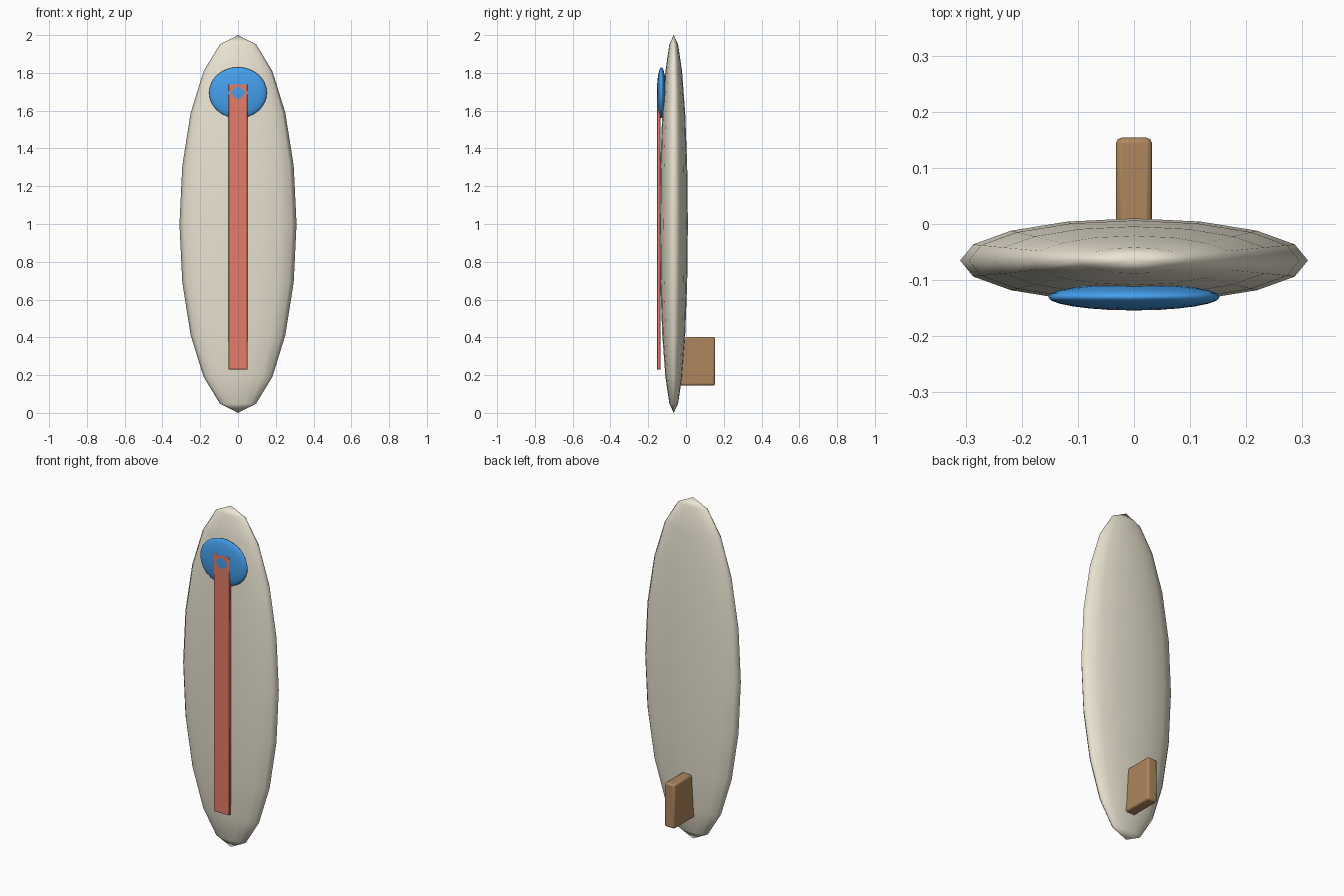
import bpy
import math

if "Cube" in bpy.data.objects:
    bpy.data.objects.remove(bpy.data.objects["Cube"])


def colour(obj, name, rgb):
    mat = bpy.data.materials.new(name)
    mat.diffuse_color = (*rgb, 1)
    mat.use_nodes = True
    mat.node_tree.nodes["Principled BSDF"].inputs["Base Color"].default_value = mat.diffuse_color
    obj.data.materials.append(mat)


def ellipsoid(name, centre, radii, segments, rings):
    bpy.ops.mesh.primitive_uv_sphere_add(segments=segments, ring_count=rings, radius=1, location=centre)
    obj = bpy.context.object
    obj.name = name
    obj.scale = radii
    bpy.ops.object.transform_apply(location=False, rotation=False, scale=True)
    bpy.ops.object.shade_smooth()
    return obj


def block(name, low, high, bevel):
    centre = [(a + b) / 2 for a, b in zip(low, high)]
    bpy.ops.mesh.primitive_cube_add(size=1, location=centre)
    obj = bpy.context.object
    obj.name = name
    obj.scale = [b - a for a, b in zip(low, high)]
    bpy.ops.object.transform_apply(location=False, rotation=False, scale=True)
    mod = obj.modifiers.new("bevel", 'BEVEL')
    mod.width = bevel
    mod.segments = 2
    bpy.ops.object.shade_smooth_by_angle(angle=math.radians(30))
    return obj


# Board standing on its tail
board = ellipsoid("board", (0, -0.065, 1), (0.31, 0.075, 1), 16, 10)
colour(board, "cream", (0.82, 0.77, 0.64))

# Stripe down the front face
stripe = block("stripe", (-0.05, -0.1532, 0.23), (0.05, -0.135, 1.74), 0.003)
colour(stripe, "red", (0.78, 0.2, 0.14))

# Round nose badge, its centre just breaking through the stripe
nose_disc = ellipsoid("nose_disc", (0, -0.13, 1.695), (0.153, 0.024, 0.135), 24, 16)
colour(nose_disc, "blue", (0.06, 0.35, 0.85))

# Fin on the back near the tail
fin = block("fin", (-0.032, -0.04, 0.145), (0.032, 0.154, 0.403), 0.01)
colour(fin, "brown", (0.42, 0.24, 0.11))
